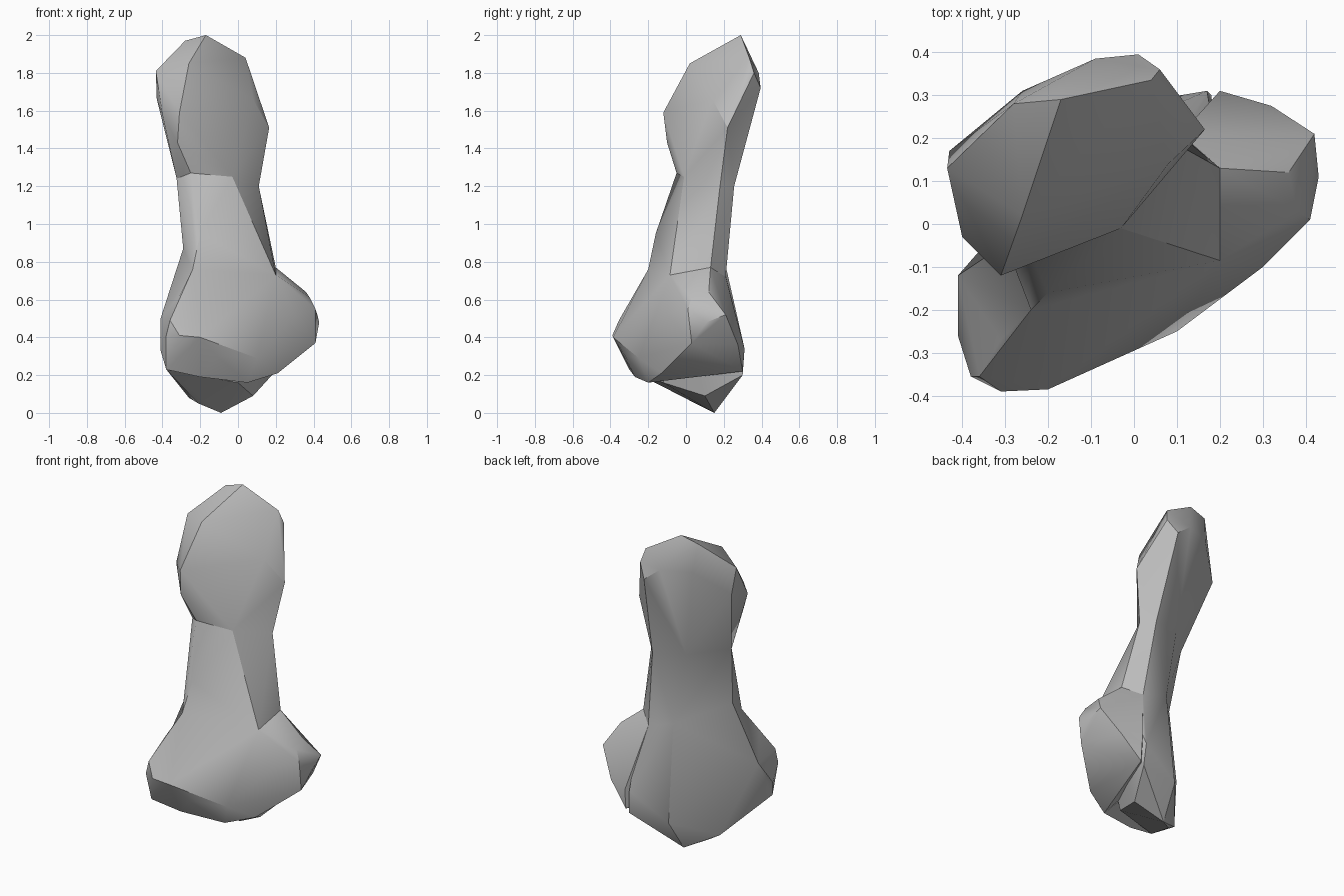
import bpy
import bmesh
import math

default_cube = bpy.data.objects.get("Cube")
if default_cube:
    bpy.data.objects.remove(default_cube, do_unlink=True)

# Single flat grey for the whole bone
grey = bpy.data.materials.new("bone grey")
grey.use_nodes = True
colour = (0.5, 0.5, 0.5, 1)
grey.diffuse_color = colour
grey.node_tree.nodes["Principled BSDF"].inputs["Base Color"].default_value = colour


def faceted_solid(name, points):
    """Wrap a few landmark points in a closed, faceted skin."""
    bm = bmesh.new()
    for point in points:
        bm.verts.new(point)
    hull = bmesh.ops.convex_hull(bm, input=bm.verts)
    unused = set(hull["geom_interior"]) | set(hull["geom_unused"])
    bmesh.ops.delete(
        bm,
        geom=[item for item in unused if isinstance(item, bmesh.types.BMVert)],
        context="VERTS",
    )
    bmesh.ops.recalc_face_normals(bm, faces=bm.faces)
    mesh = bpy.data.meshes.new(name)
    bm.to_mesh(mesh)
    bm.free()
    mesh.materials.append(grey)
    part = bpy.data.objects.new(name, mesh)
    bpy.context.collection.objects.link(part)
    return part


def make_active(part):
    bpy.ops.object.select_all(action="DESELECT")
    part.select_set(True)
    bpy.context.view_layer.objects.active = part


def fuse(target, part):
    """Merge a part into the target and drop the leftover helper."""
    modifier = target.modifiers.new("fuse", "BOOLEAN")
    modifier.operation = "UNION"
    modifier.solver = "EXACT"
    modifier.object = part
    make_active(target)
    bpy.ops.object.modifier_apply(modifier=modifier.name)
    bpy.data.objects.remove(part, do_unlink=True)


# Landmarks shared by neighbouring parts
neck_front_right = (-.25, -.05, 1.27)
neck_front_left = (-.03, -.01, 1.25)
neck_side = (.11, .18, 1.2)
neck_back_left = (.05, .255, 1.2)
neck_back_right = (-.325, .02, 1.24)
neck_back = (-.14, .2, 1.22)
collar = [neck_front_right, neck_front_left, neck_side,
          neck_back_left, neck_back_right, neck_back]

foot_front_right = (-.24, -.2, .76)
foot_front_left = (.2, -.085, .73)
foot_side = (.2, .13, .77)
foot_back_left = (.11, .21, .72)
foot_back_right = (-.29, -.04, .87)
foot_back = (-.06, .21, .78)
flare = [foot_front_right, foot_front_left, foot_side,
         foot_back_left, foot_back_right, foot_back]

front_corner = (.1, -.25, .29)
front_rim = (.05, -.2, .16)
right_rim = (-.38, -.3, .23)
right_bulge = (-.41, -.12, .5)

# Rounded upper head, wider than the neck below it
head = faceted_solid("bone", collar + [
    (-.17, .29, 2), (-.28, .28, 1.97), (.04, .335, 1.88),
    (-.26, .02, 1.85), (-.435, .13, 1.81), (-.43, .17, 1.66),
    (-.4, -.03, 1.58), (-.31, -.12, 1.59), (-.32, -.1, 1.43),
    (.08, .14, 1.66), (.165, .22, 1.51), (.06, .36, 1.8),
    (.01, .395, 1.72), (-.09, .385, 1.8), (-.26, .31, 1.8),
    (0, .29, 1.42),
])

# Tapering shaft
shaft = faceted_solid("shaft", collar + flare + [
    (-.22, -.1, 1.07), (-.2, -.16, .95),
])

# Core of the base, running down to the lowest tip
base_core = faceted_solid("base core", flare + [
    (-.09, .15, 0), (-.21, .05, .05), (-.26, .04, .08),
    (.08, .1, .09), (-.07, .27, .19), (.18, .3, .2),
    (.17, .31, .34), right_rim, right_bulge, (0, -.12, .16),
])

# Lobe swelling towards the front right
front_lobe = faceted_solid("front lobe", [
    foot_front_right, foot_front_left, front_corner, front_rim,
    (-.31, -.27, .62), (-.36, -.355, .49), (-.38, -.355, .41),
    (-.31, -.39, .41), (-.2, -.385, .4), (-.11, -.32, .3),
    (-.2, -.27, .19), (-.41, -.26, .33), right_rim, right_bulge,
    (-.05, 0, .3),
])

# Lobe swelling towards the left and back, undercut below
side_lobe = faceted_solid("side lobe", [
    foot_front_left, foot_side, foot_back_left,
    front_corner, front_rim, (.21, -.13, .21),
    (.36, .12, .64), (.38, .03, .61), (.41, .01, .55),
    (.42, .21, .52), (.43, .11, .48), (.41, .03, .37),
    (.3, -.1, .52), (.27, .2, .58), (.2, .31, .34),
    (.32, .275, .36), (.28, .13, .28), (.2, .3, .22),
    (-.03, .05, .3),
])

for part in (shaft, base_core, front_lobe, side_lobe):
    fuse(head, part)

# Clean the seams and shade softly, keeping the ridges crisp
bm = bmesh.new()
bm.from_mesh(head.data)
bmesh.ops.remove_doubles(bm, verts=bm.verts, dist=.004)
bmesh.ops.recalc_face_normals(bm, faces=bm.faces)
bm.to_mesh(head.data)
bm.free()
make_active(head)
bpy.ops.object.shade_smooth_by_angle(angle=math.radians(32))
